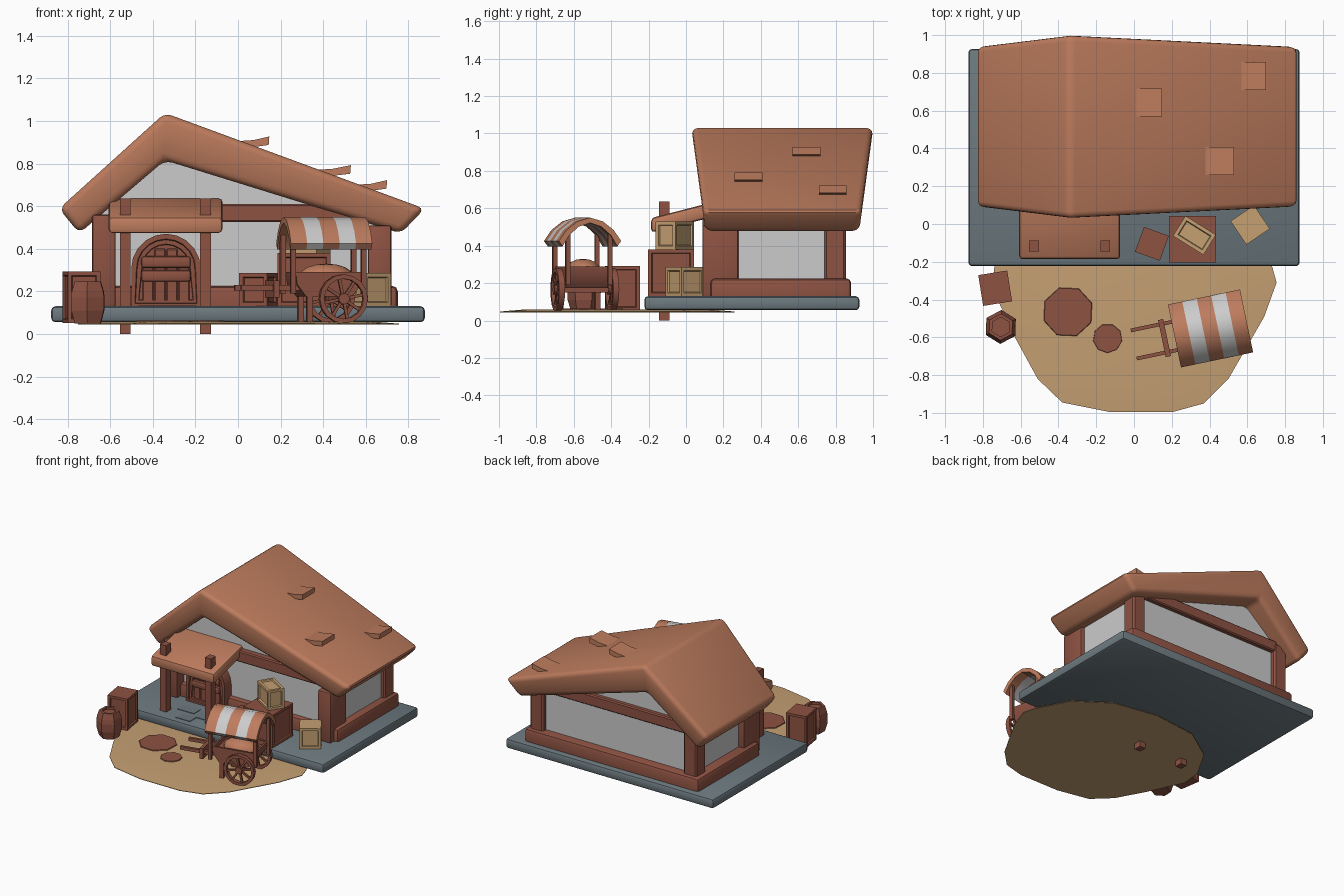
import bpy, bmesh
from math import pi, sin, cos, radians
from mathutils import Matrix, Vector

if "Cube" in bpy.data.objects:
    bpy.data.objects.remove(bpy.data.objects["Cube"])

COL = {"clay": (0.51, 0.20, 0.11), "wood": (0.27, 0.085, 0.055),
       "sand": (0.56, 0.35, 0.17), "stone": (0.15, 0.19, 0.21)}
I = Matrix.Identity(4)


def T(x, y, z, rz=0):
    return Matrix.Translation((x, y, z)) @ Matrix.Rotation(radians(rz), 4, 'Z')


def finish(name, bm, col=None, bevel=0, seg=2, M=I, smooth=True):
    if bevel:
        bmesh.ops.bevel(bm, geom=bm.edges[:], offset=bevel, segments=seg,
                        profile=0.5, affect='EDGES', clamp_overlap=True)
    bm.transform(M)
    bmesh.ops.recalc_face_normals(bm, faces=bm.faces[:])
    me = bpy.data.meshes.new(name)
    bm.to_mesh(me)
    bm.free()
    ob = bpy.data.objects.new(name, me)
    bpy.context.collection.objects.link(ob)
    if col:
        mat = bpy.data.materials.get(col) or bpy.data.materials.new(col)
        mat.diffuse_color = (*COL[col], 1)
        mat.use_nodes = True
        mat.node_tree.nodes["Principled BSDF"].inputs["Base Color"].default_value = mat.diffuse_color
        me.materials.append(mat)
    if smooth:
        bpy.ops.object.select_all(action='DESELECT')
        ob.select_set(True)
        bpy.context.view_layer.objects.active = ob
        bpy.ops.object.shade_smooth_by_angle(angle=radians(35))
    return ob


def add_box(bm, a, b, M=I):
    a, b = Vector(a), Vector(b)
    return bmesh.ops.create_cube(bm, size=1, matrix=M @ Matrix.Translation((a + b) / 2) @ Matrix.Diagonal((*(b - a), 1)))


def box(name, a, b, col=None, bevel=0.0, seg=2, M=I):
    bm = bmesh.new()
    add_box(bm, a, b)
    return finish(name, bm, col, bevel, seg, M)


def prism_bm(pts, vec):
    bm = bmesh.new()
    f = bm.faces.new([bm.verts.new(p) for p in pts])
    r = bmesh.ops.extrude_face_region(bm, geom=[f], use_keep_orig=True)
    bmesh.ops.translate(bm, vec=vec, verts=[v for v in r["geom"] if isinstance(v, bmesh.types.BMVert)])
    bmesh.ops.recalc_face_normals(bm, faces=bm.faces[:])
    return bm


def crate(name, size, M, col, lid=False):
    # Box with sunken side panels, optionally a sunken lid panel
    sx, sy, sz = size
    bm = bmesh.new()
    add_box(bm, (-sx / 2, -sy / 2, 0), (sx / 2, sy / 2, sz))
    bm.normal_update()
    panels = [f for f in bm.faces if abs(f.normal.z) < .5 or (lid and f.normal.z > .5)]
    bmesh.ops.inset_individual(bm, faces=panels, thickness=.026)
    bmesh.ops.inset_individual(bm, faces=panels, thickness=.006, depth=-.01)
    return finish(name, bm, col, M=M, smooth=False)


# Ground: stone slab, low sand mound, dirt spots, pavers
box("foundation_slab", (-.877, -.223, .055), (.877, .927, .13), "stone", .02)
edge = [(.73, -.22), (.755, -.31), (.69, -.49), (.5, -.82), (.37, -.95), (.205, -.995),
        (-.13, -.995), (-.38, -.945), (-.51, -.82), (-.625, -.61), (-.75, -.34), (-.735, -.18),
        (-.6, .05), (-.35, .22), (0, .26), (.35, .2), (.6, .03)]
bm = prism_bm([(x, y, .044) for x, y in edge], (0, 0, .004))
top = max(bm.faces, key=lambda f: f.calc_center_median().z)
bmesh.ops.inset_region(bm, faces=[top], thickness=.12, depth=.01)
finish("sand_patch", bm, "sand")
for i, (x, y, r, n) in enumerate([(-.35, -.465, .14, 8), (-.14, -.605, .08, 9)]):
    bm = bmesh.new()
    bmesh.ops.create_cone(bm, cap_ends=True, segments=n, radius1=r, radius2=r * .95, depth=.014, matrix=T(x, y, .057, 20))
    finish(f"dirt_spot_{i}", bm, "wood")
for i, (x, y, w) in enumerate([(-.4, -.02, .14), (-.25, -.06, .11), (-.34, -.14, .12)]):
    box(f"paver_{i}", (x - w / 2, y - .04, .125), (x + w / 2, y + .04, .134), "stone")

# House walls and timber
wall = [(-.64, .12), (.69, .12), (.69, .56), (-.343, .87), (-.64, .63)]
finish("gable_walls", prism_bm([(x, .17, z) for x, z in wall], (0, .645, 0)))
box("wall_plinth", (-.72, .13, .06), (.75, .883, .225), "wood", .025)
for side, x, z in (("left", -.685, .56), ("right", .61, .51)):
    box(f"front_post_{side}", (x, .087, .125), (x + .11, .28, z), "wood", .012, 2)
    box(f"back_post_{side}", (x, .74, .125), (x + .11, .855, z + .03), "wood", .012, 1)
for side, y in (("front", .12), ("back", .79)):
    box(f"tie_beam_{side}", (-.6, y, .525), (.6, y + .06, .61), "wood", .008, 1)

# Thick uneven roof, tapering in depth towards the eaves
prof = [(-.343, 1.037), (.876, .588), (.765, .472), (-.343, .815), (-.745, .472), (-.84, .588)]
bm = prism_bm([(x, -1, z) for x, z in prof], (0, 2, 0))
for v in bm.verts:
    v.co.y = .515 + v.co.y * (.412 + (v.co.z - .485) / .545 * .074)
finish("roof", bm, "clay", .034, 3)

# Lifted shingles
for i, (x, y, w, z) in enumerate([(0, .57, .147, .905), (.36, .26, .17, .77), (.55, .71, .15, .70)]):
    s = [(-.02, -.02), (w * .5, -.028), (w * .98, -.018), (w, .022), (w * .5, .005), (0, 0)]
    finish(f"shingle_{i}", prism_bm([(x + a, y, z + b) for a, b in s], (0, .148, 0)), "clay")

# Porch awning and its posts
aw = [(-.186, .47), (.17, .56), (.17, .64), (-.186, .548)]
finish("porch_awning", prism_bm([(-.608, y, z) for y, z in aw], (.535, 0, 0)), "clay", .018)
for side, x in (("left", -.555), ("right", -.178)):
    box(f"porch_post_{side}", (x, -.145, 0), (x + .051, -.087, .636), "wood")


# Arched door
def arch(r, spring, y):
    cx = -.338
    return [(cx - r, y, .125)] + [(cx - r * cos(t * pi / 10), y, spring + r * sin(t * pi / 10)) for t in range(11)] + [(cx + r, y, .125)]


bm = prism_bm(arch(.163, .307, .09), (0, .1, 0))
front = min(bm.faces, key=lambda f: f.calc_center_median().y)
for thick, depth in ((.024, 0), (.004, -.012), (.02, 0), (.003, -.014)):
    bmesh.ops.inset_region(bm, faces=[front], thickness=thick, depth=depth)
finish("door_frame", bm, "wood")
for i in range(4):
    x = -.448 + i * .056
    box(f"door_plank_{i}", (x, .108, .13), (x + .052, .16, .36 if i in (0, 3) else .40), "wood", .005, 1)
for i, z in enumerate((.245, .31)):
    box(f"door_band_{i}", (-.455, .09, z), (-.221, .14, z + .055), "wood", .014)

# Crates and barrel
crate("large_crate", (.25, .245, .25), T(.31, -.08, .13), "wood")
crate("top_crate", (.19, .125, .15), T(.32, -.06, .38, -32), "sand", lid=True)
crate("small_crate_sand", (.15, .15, .155), T(.615, -.005, .13, -56), "sand")
crate("small_crate_wood", (.14, .14, .155), T(.095, -.105, .13, -20), "wood")
crate("left_crate", (.155, .165, .24), T(-.735, -.34, .052, 9), "wood")
bm = bmesh.new()
rings = [(.07, .05), (.088, .11), (.09, .17), (.085, .2), (.07, .245), (.052, .245), (.052, .228)]
loops = [[bm.verts.new((r * cos(k * pi / 3), r * sin(k * pi / 3), z)) for k in range(6)] for r, z in rings]
for a, b in zip(loops, loops[1:]):
    for k in range(6):
        bm.faces.new((a[k], a[(k + 1) % 6], b[(k + 1) % 6], b[k]))
bm.faces.new(loops[0])
bm.faces.new(loops[-1])
finish("barrel", bm, "wood", M=T(-.705, -.545, 0, 28), smooth=False)

# Market cart, built along its own axis then turned
C = T(.405, -.553, 0, 11.8)
body = [(-.16, .29), (.16, .29), (.155, .235), (.11, .175), (-.11, .175), (-.155, .235)]
bm = prism_bm([(u, -.115, z) for u, z in body], (0, .23, 0))
top = max(bm.faces, key=lambda f: f.calc_center_median().z)
bmesh.ops.inset_region(bm, faces=[top], thickness=.018)
bmesh.ops.inset_region(bm, faces=[top], thickness=.002, depth=-.03)
finish("cart_body", bm, "wood", M=C)
bm = bmesh.new()
bmesh.ops.create_uvsphere(bm, u_segments=12, v_segments=8, radius=1,
                          matrix=Matrix.Translation((.01, 0, .27)) @ Matrix.Diagonal((.13, .092, .06, 1)))
finish("cart_cargo", bm, "clay", M=C)

half = [(-.17, .425), (-.13, .483), (-.07, .53), (0, .55)]
outer = half + [(-v, z) for v, z in half[-2::-1]]
canopy = outer + [(v * .88, z - .028) for v, z in outer[::-1]]
for i in range(5):
    u = -.195 + i * .078
    finish(f"canopy_stripe_{i}", prism_bm([(u, v, z) for v, z in canopy], (.078, 0, 0)),
           None if i % 2 else "clay", M=C)

box("cart_crossbar", (-.263, -.1, .17), (-.235, .1, .25), "wood", M=C)
box("cart_axle", (.045, -.15, .15), (.075, .15, .18), "wood", M=C)
for n, s in (("front", -1), ("back", 1)):
    box(f"cart_handle_{n}", (-.415, s * .076 - .01, .205), (-.1, s * .076 + .01, .23), "wood", M=C)
    box(f"cart_leg_{n}", (-.106, s * .1 - .013, .055), (-.078, s * .1 + .013, .2), "wood", M=C)
    for m, u in (("left", -.175), ("right", .165)):
        box(f"canopy_post_{n}_{m}", (u - .012, s * .115 - .012, .19), (u + .012, s * .115 + .012, .475), "wood", M=C)
    # Spoked wheel: square-section rim, four crossing bars, hub
    W = Matrix.Translation((.06, s * .148, .165)) @ Matrix.Rotation(pi / 2, 4, 'X')
    bm = bmesh.new()
    sec = [(.115, -.016), (.115, .016), (.094, .016), (.094, -.016)]
    ring = [[bm.verts.new((r * cos(k * pi / 8), r * sin(k * pi / 8), h)) for r, h in sec] for k in range(16)]
    for k in range(16):
        a, b = ring[k], ring[(k + 1) % 16]
        for j in range(4):
            bm.faces.new((a[j], a[(j + 1) % 4], b[(j + 1) % 4], b[j]))
    for k in range(4):
        add_box(bm, (-.098, -.007, -.008), (.098, .007, .008), Matrix.Rotation(k * pi / 4 + .2, 4, 'Z'))
    bmesh.ops.create_cone(bm, cap_ends=True, segments=10, radius1=.026, radius2=.026, depth=.045)
    finish(f"cart_wheel_{n}", bm, "wood", M=C @ W)
